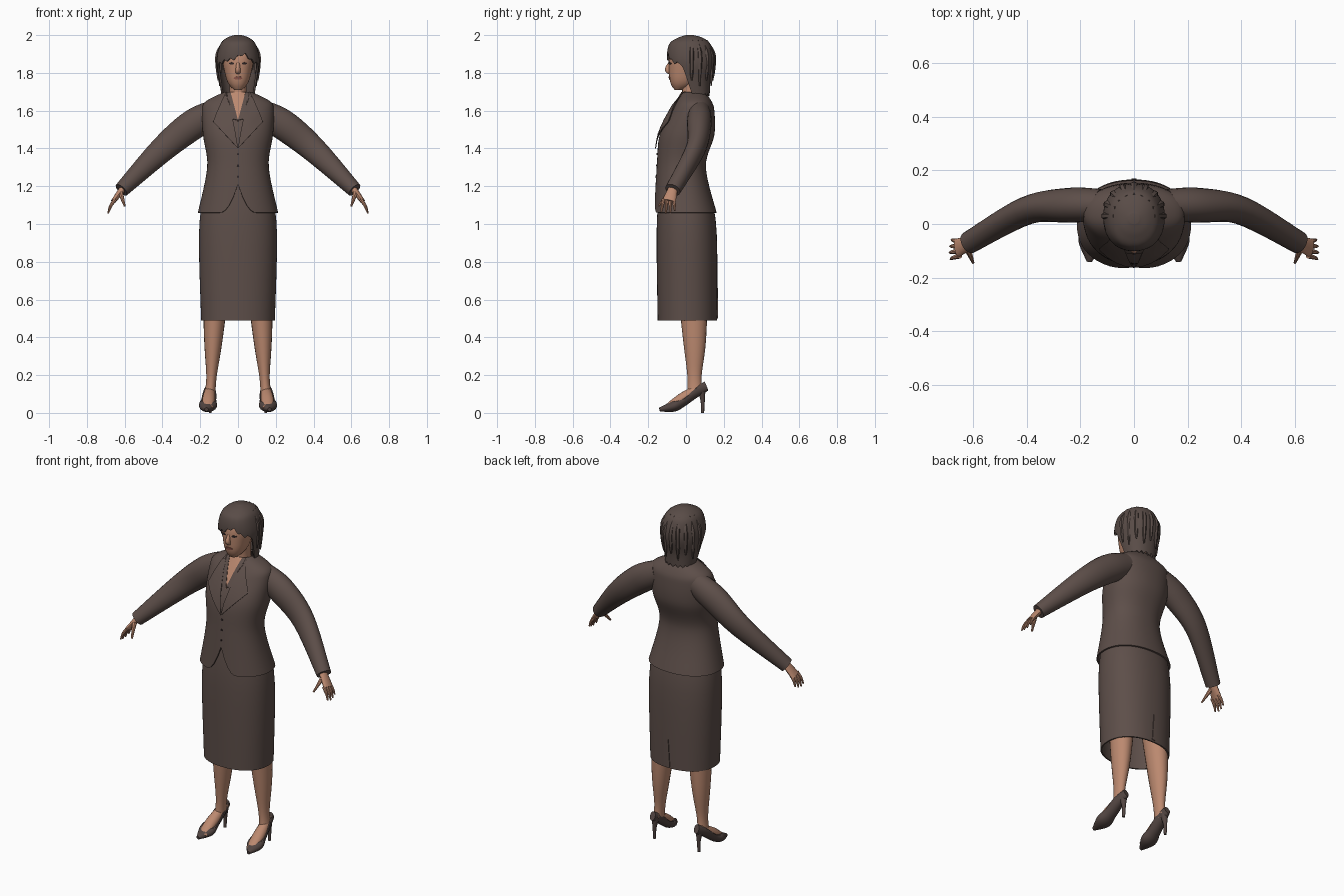
import bpy, bmesh
from math import sin, cos, pi, exp
from mathutils import Vector
from mathutils.bvhtree import BVHTree

if "Cube" in bpy.data.objects:
    bpy.data.objects.remove(bpy.data.objects["Cube"])


def material(name, *rgb):
    mat = bpy.data.materials.new(name)
    mat.use_nodes = True
    mat.diffuse_color = (*rgb, 1)
    mat.node_tree.nodes["Principled BSDF"].inputs["Base Color"].default_value = (*rgb, 1)
    return mat


SUIT = material("suit brown", .11, .077, .067)
HAIR = material("hair brown", .1, .072, .063)
SHOE = material("shoe brown", .085, .06, .054)
SKIN = material("skin", .5, .25, .16)
LIPS = material("lips", .28, .1, .075)
DARK = material("dark detail", .03, .02, .02)
SIDES = {"left": 1, "right": -1}
parts = []


def finish(name, bm, mat, thickness=0):
    mesh = bpy.data.meshes.new(name)
    bm.to_mesh(mesh)
    bm.free()
    mesh.materials.append(mat)
    part = bpy.data.objects.new(name, mesh)
    bpy.context.collection.objects.link(part)
    if thickness:
        part.modifiers.new("thickness", "SOLIDIFY").thickness = thickness
    parts.append(part)
    return part


def spline(points, steps=6):
    """Smooth curve through stations of any number of values."""
    keys = [Vector(p) for p in points]
    keys = [keys[0]] + keys + [keys[-1]]
    curve = []
    for a, b, c, d in zip(keys, keys[1:], keys[2:], keys[3:]):
        for step in range(steps):
            t = step / steps
            curve.append(b + (c - a) * (t / 2) + (a * 2 - b * 5 + c * 4 - d) * (t * t / 2)
                         + (b * 3 - a - c * 3 + d) * (t ** 3 / 2))
    return curve + [keys[-1]]


def bridge(rings, bottom=True, top=True):
    bm = bmesh.new()
    rows = [[bm.verts.new(point) for point in ring] for ring in rings]
    for low, high in zip(rows, rows[1:]):
        for i in range(len(low)):
            bm.faces.new((low[i - 1], low[i], high[i], high[i - 1]))
    if bottom:
        bm.faces.new(rows[0])
    if top:
        bm.faces.new(rows[-1])
    bmesh.ops.recalc_face_normals(bm, faces=bm.faces)
    return bm


def squared(value):
    """Push a round section slightly towards a box."""
    return abs(value) ** .9 * (1 if value > 0 else -1)


def shell(name, profile, mat, hem=None, rows=24, count=64, bottom=False, top=True, thickness=0):
    """Upright form from (z, half width, front y, back y), with an optional shaped hem."""
    curve = spline(profile)
    peak = curve[-1][0]

    def section(z):
        for a, b in zip(curve, curve[1:]):
            if z <= b[0]:
                return a.lerp(b, max(0, (z - a[0]) / (b[0] - a[0])))
        return curve[-1]

    rings = []
    for row in range(rows + 1):
        ring = []
        for i in range(count):
            angle = 2 * pi * i / count
            low = hem(angle) if hem else curve[0][0]
            z = low + (peak - low) * sin(row / rows * pi / 2)
            width, front, back = section(z)[1:]
            ring.append((width * squared(cos(angle)),
                         (front + back) / 2 + (back - front) / 2 * squared(sin(angle)), z))
        rings.append(ring)
    return finish(name, bridge(rings, bottom, top), mat, thickness)


def tube(name, stations, mat, ref=(0, 1, 0), count=14, side=1):
    """Limb through (x, y, z, radius along ref, other radius, optional flat top)."""
    curve = spline(stations)
    centres = [Vector(s[:3]) for s in curve]
    rings = []
    for k, station in enumerate(curve):
        along = (centres[min(k + 1, len(centres) - 1)] - centres[max(k - 1, 0)]).normalized()
        u = Vector(ref)
        u = (u - along * u.dot(along)).normalized()
        v = along.cross(u)
        flat = station[5] if len(station) > 5 else 1
        ring = []
        for i in range(count):
            angle = 2 * pi * i / count
            point = centres[k] + u * station[3] * cos(angle) + v * station[4] * min(sin(angle), flat)
            point.x *= side
            ring.append(point)
        rings.append(ring)
    return finish(name, bridge(rings), mat)


def plate(name, outline, target, mat, offset=.004, facing=-1, side=1):
    """Thin piece draped on a target from an (x, z) outline; facing -1 is the front."""
    mesh = target.data
    tree = BVHTree.FromPolygons([v.co for v in mesh.vertices], [tuple(f.vertices) for f in mesh.polygons])
    bm = bmesh.new()
    bm.faces.new([bm.verts.new((x * side, 0, z)) for x, z in outline])
    bmesh.ops.triangulate(bm, faces=bm.faces)
    bmesh.ops.subdivide_edges(bm, edges=bm.edges, cuts=3, use_grid_fill=True)
    for vert in bm.verts:
        x, _, z = vert.co
        hit = tree.ray_cast(Vector((x, facing, z)), Vector((0, -facing, 0)))[0]
        if hit is None:
            hit = tree.find_nearest(Vector((x, 0, z)))[0]
        vert.co.y = hit.y + facing * offset
    bm.normal_update()
    if sum(face.normal.y for face in bm.faces) * facing < 0:
        bmesh.ops.reverse_faces(bm, faces=bm.faces)
    return finish(name, bm, mat, .005)


def oval(x, z, width, height, count=10):
    turns = [2 * pi * i / count for i in range(count)]
    return [(x + width * cos(a), z + height * sin(a)) for a in turns]


def ramp(low, high, value):
    t = min(1, max(0, (value - low) / (high - low)))
    return t * t * (3 - 2 * t)


# Skirt with a back vent
skirt = shell("skirt", [(.49, .195, -.15, .165), (1, .205, -.155, .16), (1.25, .15, -.13, .1)],
              SUIT, rows=12, thickness=.008)
plate("skirt_vent", [(-.01, .5), (.01, .5), (0, .66)], skirt, SUIT, facing=1)


# Fitted jacket; its hem sweeps up at the front opening
def jacket_hem(angle):
    opening = max(0, 1 - abs(cos(angle)) / .4) ** 2 if sin(angle) < 0 else 0
    return 1.06 + .15 * opening


jacket = shell("jacket", [(1.05, .215, -.17, .165), (1.3, .163, -.155, .105), (1.47, .185, -.14, .15),
                          (1.6, .19, -.08, .15), (1.65, .17, -.05, .135), (1.7, .07, -.02, .1)],
               SUIT, jacket_hem, rows=36, top=False, thickness=.008)

# Neckline, blouse collar, lapels and buttons
plate("chest", [(0, 1.54), (.045, 1.7), (-.045, 1.7)], jacket, SKIN)
collar = [(0, 1.55), (.04, 1.56), (.06, 1.65), (.06, 1.7), (.04, 1.7)]
lapel = [(0, 1.4), (.13, 1.54), (.09, 1.56), (.1, 1.6), (.06, 1.7), (.04, 1.6)]
for label, side in SIDES.items():
    plate(label + "_collar", collar, jacket, SUIT, .007, side=side)
    plate(label + "_lapel", lapel, jacket, SUIT, .009, side=side)
for k in range(3):
    plate(f"button_{k}", oval(0, 1.25 + .06 * k, .006, .006), jacket, DARK)

# Neck, head and face
shell("neck", [(1.6, .06, -.02, .09), (1.7, .045, -.02, .09), (1.78, .05, -.02, .09)], SKIN, rows=6, count=24)
head = shell("head", [(1.71, .02, -.06, -.02), (1.74, .05, -.08, .04), (1.8, .07, -.09, .08),
                      (1.9, .083, -.085, .12), (1.98, .03, -.02, .06)], SKIN, count=32, bottom=True)
tube("nose", [(0, -.08, 1.865, .006, .006), (0, -.095, 1.82, .016, .013), (0, -.085, 1.8, .01, .013)], SKIN)
plate("lips", oval(0, 1.772, .024, .008), head, LIPS)
for label, side in SIDES.items():
    plate(label + "_eye", oval(.034, 1.85, .014, .006), head, DARK, .002, side=side)


# Bobbed hair with a swept fringe, open around the face
def hair_hem(angle):
    front = -sin(angle)
    sides = 1.685 + .165 * ramp(.08, .4, front)
    parting = exp(-((cos(angle) - .25) / .3) ** 2)
    return sides + .02 * ramp(.5, 1, front) + .03 * ramp(.6, 1, front) * parting + .008 * sin(19 * angle)


shell("hair", [(1.67, .085, -.03, .125), (1.76, .1, -.065, .13), (1.86, .115, -.1, .15), (1.95, .095, -.09, .13),
               (1.985, .06, -.045, .09), (2, .02, 0, .04)], HAIR, hair_hem, count=76, thickness=.01)
for k in range(9):
    across, behind = cos(pi * k / 8), sin(pi * k / 8)
    lock = [(.07, 1.97, .01), (.106, 1.9, .014), (.107, 1.82, .012), (.105, 1.76 - .03 * (k % 2), .003)]
    tube(f"hair_lock_{k}", [(r * across, .03 + r * 1.06 * behind, z, size, size) for r, z, size in lock],
         HAIR, count=6)

for label, side in SIDES.items():
    # Arms and hands
    tube(label + "_sleeve", [(.12, .07, 1.59, .06, .07), (.24, .07, 1.525, .065, .08),
                             (.4, .05, 1.395, .052, .068), (.617, -.07, 1.18, .042, .04)], SUIT, count=20, side=side)
    tube(label + "_palm", [(.6, -.065, 1.2, .024, .02), (.66, -.09, 1.12, .036, .013)], SKIN, side=side)
    for k in range(4):
        y, reach = -.065 - .018 * k, (.85, 1, 1.05, .95)[k]
        spread = .006 * (1 - k)
        tube(f"{label}_finger_{k}", [(.65, y, 1.13, .01, .01),
                                     (.65 + .024 * reach, y + spread / 2, 1.13 - .035 * reach, .008, .008),
                                     (.65 + .036 * reach, y + spread, 1.13 - .07 * reach, .004, .004)],
             SKIN, count=8, side=side)
    tube(label + "_thumb", [(.622, -.09, 1.165, .014, .014), (.6, -.145, 1.095, .005, .005)],
         SKIN, count=8, side=side)
    # Legs, feet and heeled shoes
    tube(label + "_leg", [(.11, .03, .8, .09, .08), (.13, .045, .4, .062, .05), (.14, .045, .2, .038, .028),
                          (.147, .047, .11, .04, .028)], SKIN, count=20, side=side)
    along_x = (1, 0, 0)
    tube(label + "_foot", [(.145, .085, .135, .022, .028), (.155, -.02, .076, .034, .03),
                           (.16, -.11, .027, .028, .012)], SKIN, along_x, side=side)
    tube(label + "_shoe", [(.145, .108, .142, .016, .026, 1), (.15, .04, .112, .034, .036, .2),
                           (.155, -.02, .067, .04, .034, .1), (.16, -.07, .035, .047, .03, .8),
                           (.167, -.14, .018, .01, .01, 1)], SHOE, along_x, count=20, side=side)
    tube(label + "_heel", [(.145, .08, .125, .024, .024), (.146, .088, .07, .012, .012),
                           (.147, .088, 0, .008, .008)], SHOE, count=10, side=side)

# Bake thickness and shade smoothly with crisp edges
bpy.ops.object.select_all(action="DESELECT")
for part in parts:
    part.select_set(True)
bpy.context.view_layer.objects.active = jacket
bpy.ops.object.convert(target="MESH")
bpy.ops.object.shade_smooth_by_angle(angle=.7)
